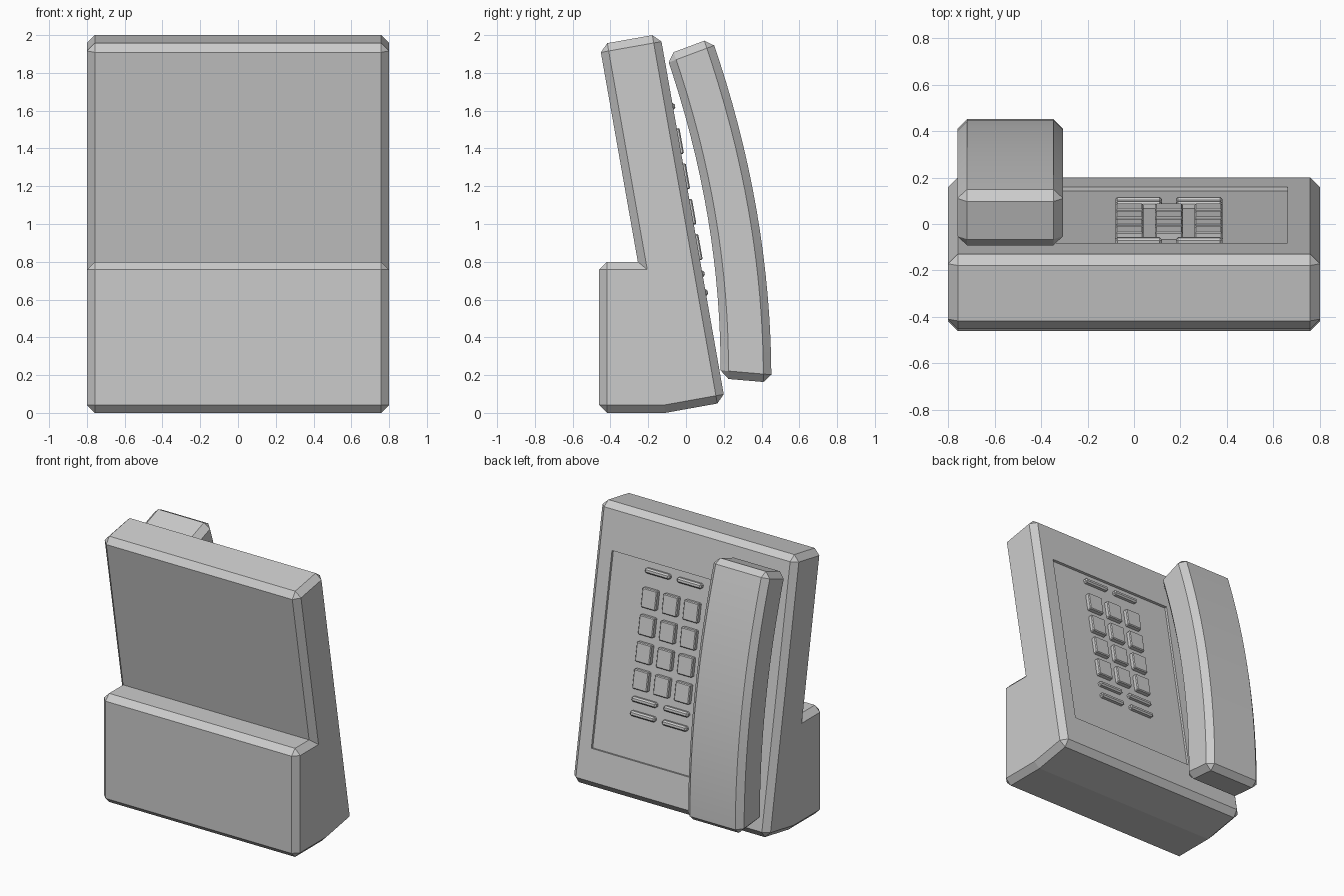
import bpy, bmesh, math
from mathutils import Matrix

if "Cube" in bpy.data.objects:
    bpy.data.objects.remove(bpy.data.objects["Cube"])

TILT = Matrix.Rotation(math.radians(10), 4, 'X')   # lean of the main slab


def finish(bm, name):
    bmesh.ops.recalc_face_normals(bm, faces=bm.faces)
    mesh = bpy.data.meshes.new(name)
    bm.to_mesh(mesh)
    bm.free()
    ob = bpy.data.objects.new(name, mesh)
    bpy.context.collection.objects.link(ob)
    return ob


def chamfer(bm, width):
    """Chamfer only the sharp convex edges."""
    bmesh.ops.recalc_face_normals(bm, faces=bm.faces)
    edges = [e for e in bm.edges if e.calc_face_angle_signed(0) > 0.5]
    bmesh.ops.bevel(bm, geom=edges, offset=width, offset_type='OFFSET',
                    segments=1, profile=0.5, affect='EDGES')


def extrude_profile(name, pts, x0, x1, width):
    """Side profile (y, z) swept along x, then chamfered."""
    bm = bmesh.new()
    face = bm.faces.new([bm.verts.new((x0, y, z)) for y, z in pts])
    geom = bmesh.ops.extrude_face_region(bm, geom=[face])['geom']
    moved = [v for v in geom if isinstance(v, bmesh.types.BMVert)]
    bmesh.ops.translate(bm, verts=moved, vec=(x1 - x0, 0, 0))
    chamfer(bm, width)
    return finish(bm, name)


def tilted_box(name, x, y, z, size, width=0):
    """Box placed in the leaning frame of the slab."""
    bm = bmesh.new()
    bmesh.ops.create_cube(bm, size=1, matrix=Matrix.Diagonal((*size, 1)))
    if width:
        chamfer(bm, width)
    ob = finish(bm, name)
    ob.matrix_world = TILT @ Matrix.Translation((x, y, z))
    return ob


def curve_y(pts, z):
    """Parabola through three (y, z) points."""
    total = 0
    for i, (yi, zi) in enumerate(pts):
        for j, (_, zj) in enumerate(pts):
            if i != j:
                yi *= (z - zj) / (zi - zj)
        total += yi
    return total


# Body: desk stand and leaning slab in one profile
body = extrude_profile("phone_body", [
    (-0.46, 0), (-0.11, 0), (0.207, 0.057), (-0.137, 2.007),
    (-0.458, 1.95), (-0.255, 0.8), (-0.46, 0.8)], -0.8, 0.8, 0.042)

# Shallow recess for the keypad panel
cutter = tilted_box("panel_cutter", 0.15, 0.246, 0.983, (1.02, 0.1, 1.386))
cutter.hide_render = True
mod = body.modifiers.new("panel_recess", 'BOOLEAN')
mod.object, mod.operation, mod.solver = cutter, 'DIFFERENCE', 'EXACT'
bpy.context.view_layer.objects.active = body
bpy.ops.object.modifier_apply(modifier=mod.name)
bpy.data.objects.remove(cutter)

# Keypad: 3 x 4 square keys
for row in range(4):
    for col in range(3):
        tilted_box(f"key_{row}_{col}", -0.02 + 0.17 * col, 0.208,
                   1.423 - 0.19 * row, (0.12, 0.04, 0.138), 0.006)

# Function bars above and below the keys
for row, z in enumerate((1.61, 0.71, 0.61)):
    for col, x in enumerate((0.02, 0.28)):
        tilted_box(f"function_bar_{row}_{col}", x, 0.205, z,
                   (0.2, 0.04, 0.036), 0.01)

# Handset: bowed bar along the left of the keypad
outer = [(0.452, 0.16), (0.369, 1.1), (0.136, 1.985)]
inner = [(0.183, 0.183), (0.113, 1.05), (-0.105, 1.895)]
N = 16


def arc(pts):
    zs = [pts[0][1] + (pts[2][1] - pts[0][1]) * i / N for i in range(N + 1)]
    return [(curve_y(pts, z), z) for z in zs]


handset = extrude_profile("handset", arc(outer) + arc(inner)[::-1],
                          -0.76, -0.305, 0.042)
bpy.ops.object.select_all(action='DESELECT')
handset.select_set(True)
bpy.context.view_layer.objects.active = handset
bpy.ops.object.shade_smooth_by_angle(angle=math.radians(20))
